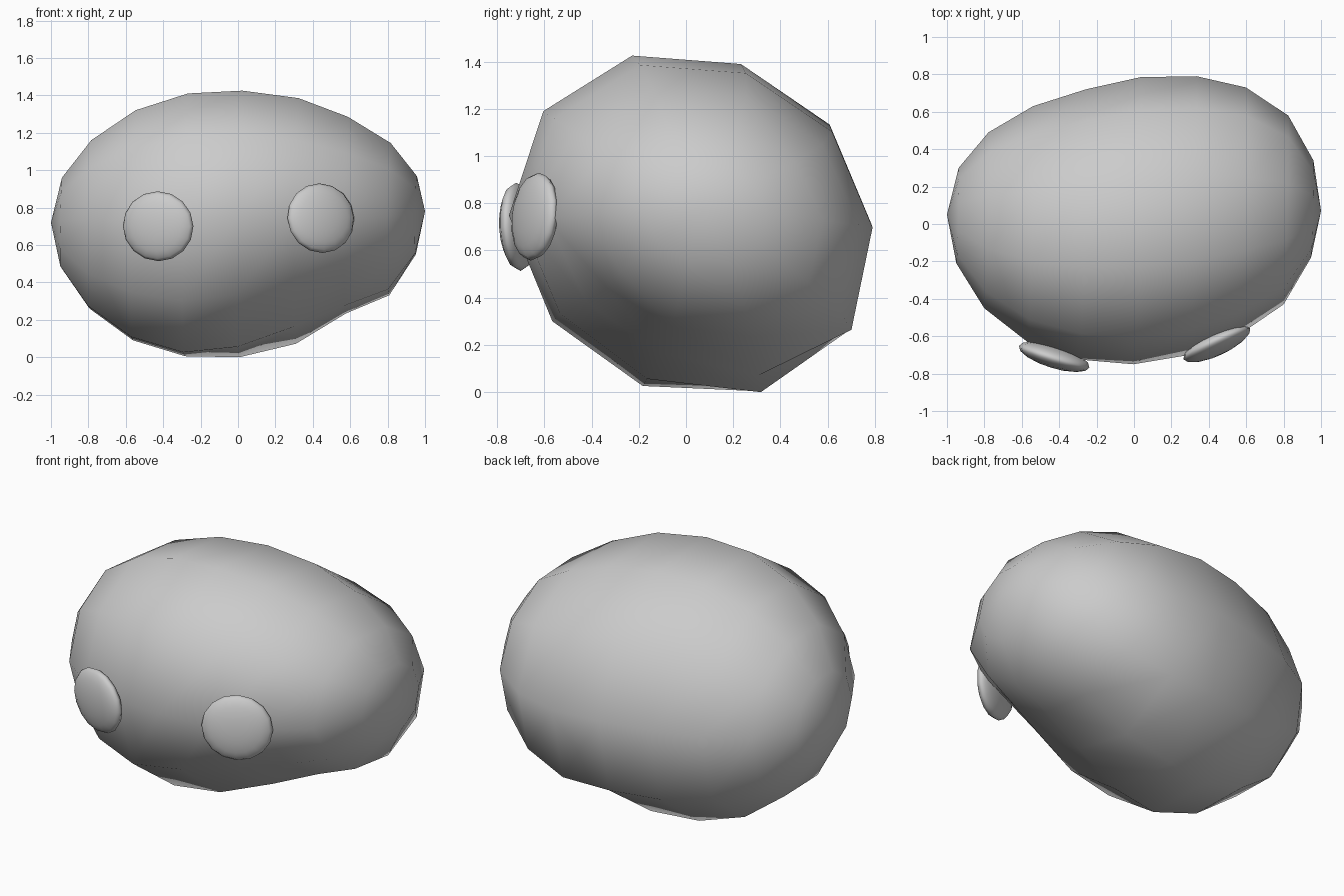
import bpy, bmesh
from math import radians

if "Cube" in bpy.data.objects:
    bpy.data.objects.remove(bpy.data.objects["Cube"])

# Body: ten-sided rings stacked along x (x, y min, y max, z min, z max)
RINGS = [(-.945, -.21, .30, .48, .96), (-.79, -.45, .49, .26, 1.16),
         (-.555, -.63, .63, .09, 1.32), (-.275, -.725, .72, .005, 1.41),
         (.015, -.75, .785, 0, 1.425), (.315, -.70, .79, .01, 1.385),
         (.58, -.59, .73, .13, 1.285), (.81, -.43, .58, .31, 1.145),
         (.95, -.18, .34, .55, .97)]
# Unit cross-section (y, z), slightly irregular decagon
SECTION = [(-.32, 1), (.28, .95), (.77, .59), (1, 0), (.88, -.63),
           (.39, -1), (-.25, -.97), (-.78, -.58), (-1, .05), (-.81, .67)]
# Dent under the front right: (ring, first section index 5..7) shrink factors
DENT = {4: (1, .95, .92), 5: (.91, .80, .80), 6: (.82, .77, .79), 7: (.95, .90, .89)}


def build_body():
    bm = bmesh.new()
    loops = []
    for r, (x, y0, y1, z0, z1) in enumerate(RINGS):
        cy, cz, ry, rz = (y0 + y1) / 2, (z0 + z1) / 2, (y1 - y0) / 2, (z1 - z0) / 2
        loop = []
        for i, (u, v) in enumerate(SECTION):
            k = DENT[r][i - 5] if r in DENT and 5 <= i <= 7 else 1
            y, z = cy + ry * u * k, cz + rz * v * k
            loop.append(bm.verts.new((x + .025 * y + .02 * (z - .72), y, z)))
        loops.append(loop)
    n = len(SECTION)
    for a, b in zip(loops, loops[1:]):
        for i in range(n):
            j = (i + 1) % n
            bm.faces.new((a[i], a[j], b[j], b[i]))
    # Pole fans
    for loop, co in ((loops[0], (-1, .05, .72)), (loops[-1], (1, .07, .78))):
        pole = bm.verts.new(co)
        for i in range(n):
            bm.faces.new((pole, loop[i], loop[(i + 1) % n]))
    bmesh.ops.recalc_face_normals(bm, faces=bm.faces)
    for f in bm.faces:
        f.smooth = True
    me = bpy.data.meshes.new("body")
    bm.to_mesh(me)
    bm.free()
    bpy.context.collection.objects.link(bpy.data.objects.new("body", me))


# Eyes: flattened spheres lying on the front surface
def build_eye(name, loc, tilt, turn):
    bpy.ops.mesh.primitive_uv_sphere_add(segments=16, ring_count=8, radius=1, location=loc,
                                         rotation=(radians(90 + tilt), 0, radians(turn)))
    eye = bpy.context.object
    eye.name = name
    eye.scale = (.197, .187, .06)
    bpy.ops.object.shade_smooth()


build_body()
build_eye("left_eye", (-.427, -.71, .70), 3, -17)
build_eye("right_eye", (.443, -.64, .743), -6, 25)
